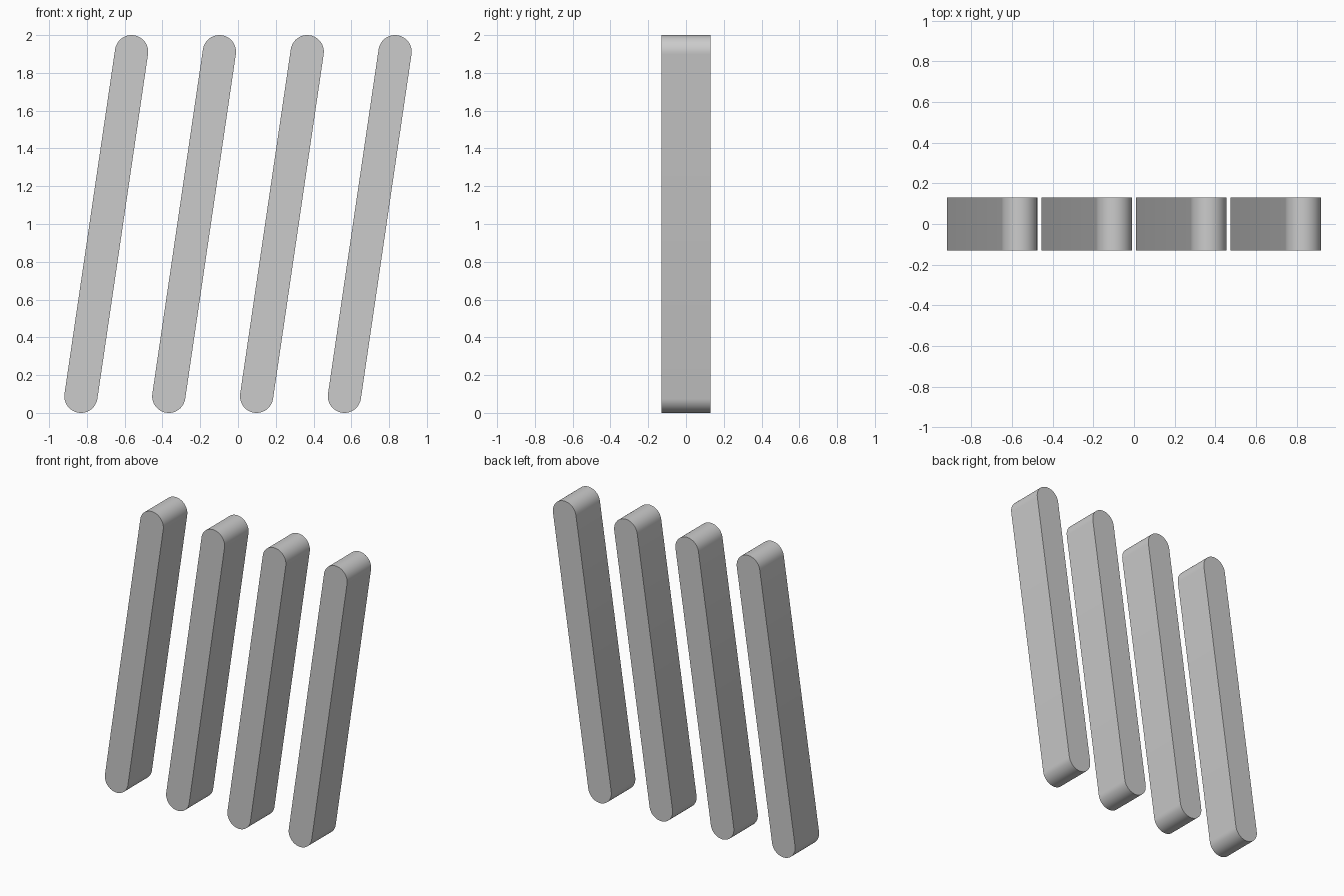
import bpy, bmesh, math
from mathutils import Vector

cube = bpy.data.objects.get("Cube")
if cube:
    bpy.data.objects.remove(cube, do_unlink=True)

RADIUS, HALF_DEPTH, HEIGHT = 0.088, 0.13, 2.0
LEAN = 0.268        # sideways shift from bottom to top
SPACING = 0.465
COUNT = 4
ARC_STEPS = 24

grey = bpy.data.materials.new("plain_grey")
grey.use_nodes = True
colour = (0.6, 0.6, 0.6, 1)
grey.diffuse_color = colour
grey.node_tree.nodes["Principled BSDF"].inputs["Base Color"].default_value = colour


def slot_profile():
    """Outline of a leaning bar with fully rounded ends."""
    top = Vector((LEAN / 2, 0, HEIGHT - RADIUS))
    bottom = Vector((-LEAN / 2, 0, RADIUS))
    axis = top - bottom
    start = math.atan2(axis.z, axis.x) - math.pi / 2
    points = []
    for centre, first in ((top, start), (bottom, start + math.pi)):
        for i in range(ARC_STEPS + 1):
            a = first + math.pi * i / ARC_STEPS
            points.append(centre + RADIUS * Vector((math.cos(a), 0, math.sin(a))))
    return points


def build_bar(name, x):
    # Extrude the outline from front to back
    bm = bmesh.new()
    front = bm.faces.new([bm.verts.new(p + Vector((0, -HALF_DEPTH, 0))) for p in slot_profile()])
    ext = bmesh.ops.extrude_face_region(bm, geom=[front], use_keep_orig=True)
    back = [v for v in ext["geom"] if isinstance(v, bmesh.types.BMVert)]
    bmesh.ops.translate(bm, verts=back, vec=(0, 2 * HALF_DEPTH, 0))
    bmesh.ops.recalc_face_normals(bm, faces=bm.faces)
    mesh = bpy.data.meshes.new(name)
    bm.to_mesh(mesh)
    bm.free()
    mesh.materials.append(grey)
    bar = bpy.data.objects.new(name, mesh)
    bar.location.x = x
    bpy.context.collection.objects.link(bar)
    return bar


# Row of evenly spaced slanted bars
bpy.ops.object.select_all(action="DESELECT")
for n in range(COUNT):
    bar = build_bar(f"slanted_bar_{n + 1}", (n - (COUNT - 1) / 2) * SPACING)
    bar.select_set(True)
    bpy.context.view_layer.objects.active = bar
bpy.ops.object.shade_smooth_by_angle(angle=math.radians(30))
